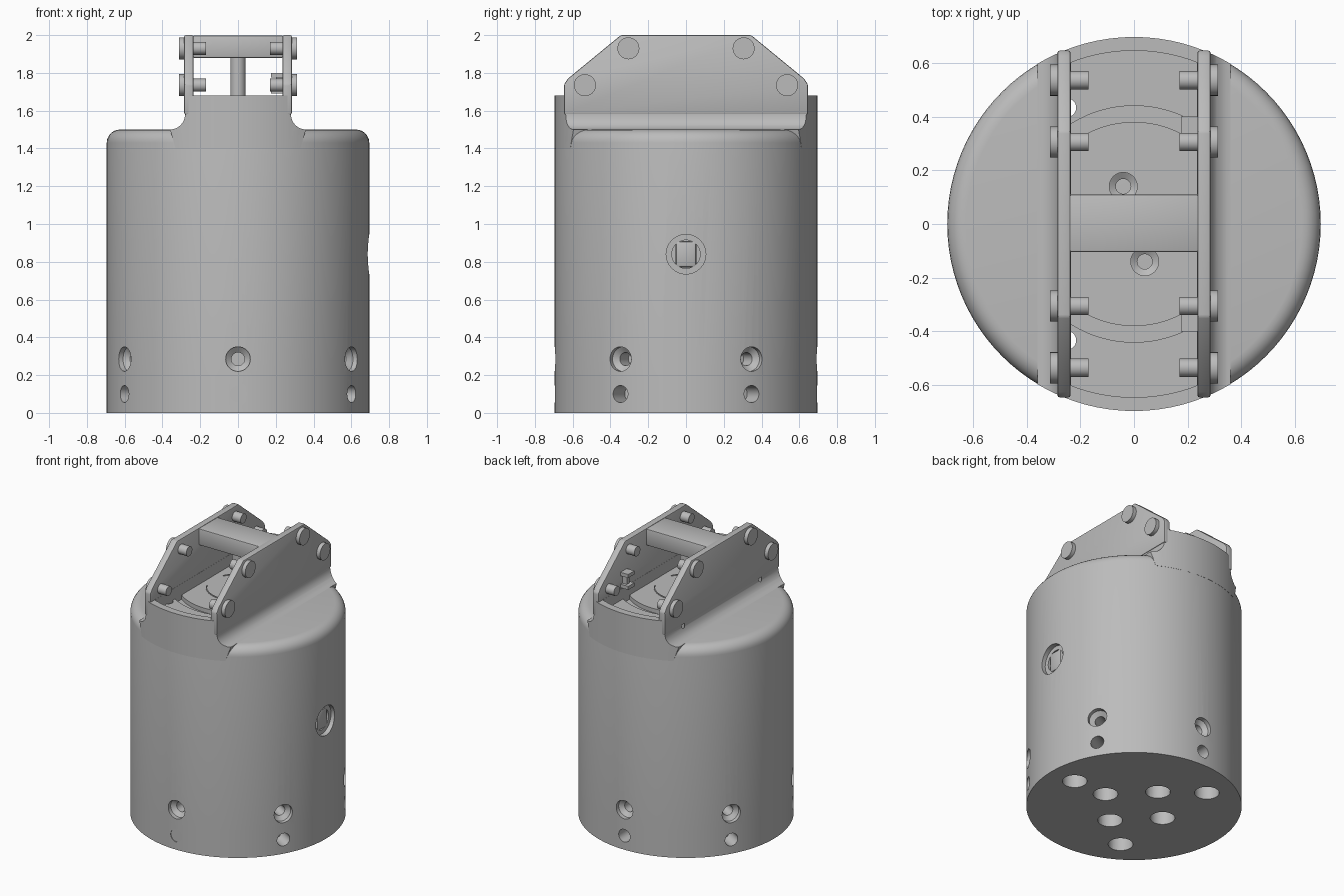
import bpy, bmesh
from math import radians, cos, sin, acos, pi
from mathutils import Matrix, Vector

if "Cube" in bpy.data.objects:
    bpy.data.objects.remove(bpy.data.objects["Cube"])

grey = bpy.data.materials.new("plain grey")
grey.use_nodes = True
COL = (0.5, 0.5, 0.5, 1)
grey.diffuse_color = COL
grey.node_tree.nodes["Principled BSDF"].inputs["Base Color"].default_value = COL

ALONG_X = Matrix(((0, 0, 1), (1, 0, 0), (0, 1, 0))).to_4x4()
UP = Matrix.Identity(4)
R = 0.695          # body radius
FLOOR = 1.6        # floor of the top pocket
INNER = 0.235      # inner face of the side plates


def at(x, y, z):
    return Matrix.Translation((x, y, z))


def finish(name, bm, matrix):
    bmesh.ops.transform(bm, matrix=matrix, verts=bm.verts)
    bmesh.ops.recalc_face_normals(bm, faces=bm.faces)
    mesh = bpy.data.meshes.new(name)
    bm.to_mesh(mesh)
    bm.free()
    mesh.materials.append(grey)
    ob = bpy.data.objects.new(name, mesh)
    bpy.context.collection.objects.link(ob)
    return ob


def lathe(name, profile, matrix=UP, steps=32):
    """Spin (radius, height) points about local z; caps close on the axis."""
    bm = bmesh.new()
    pts = [(0, profile[0][1])] + profile + [(0, profile[-1][1])]
    vs = [bm.verts.new((r, 0, z)) for r, z in pts]
    es = [bm.edges.new(p) for p in zip(vs, vs[1:])]
    bmesh.ops.spin(bm, geom=vs + es, axis=(0, 0, 1), cent=(0, 0, 0),
                   angle=2 * pi, steps=steps, use_merge=True)
    bmesh.ops.remove_doubles(bm, verts=bm.verts, dist=1e-5)
    return finish(name, bm, matrix)


def rod(name, r, z0, z1, matrix=UP, steps=32):
    return lathe(name, [(r, z0), (r, z1)], matrix, steps)


def prism(name, pts, h0, h1, matrix=UP):
    """Extrude a flat outline along local z."""
    bm = bmesh.new()
    face = bm.faces.new([bm.verts.new((x, y, h0)) for x, y in pts])
    out = bmesh.ops.extrude_face_region(bm, geom=[face])
    top = [v for v in out["geom"] if isinstance(v, bmesh.types.BMVert)]
    bmesh.ops.translate(bm, vec=(0, 0, h1 - h0), verts=top)
    return finish(name, bm, matrix)


def box(name, lo, hi):
    return prism(name, [(lo[0], lo[1]), (hi[0], lo[1]), (hi[0], hi[1]), (lo[0], hi[1])],
                 lo[2], hi[2])


def apply_mod(ob, mod):
    bpy.context.view_layer.objects.active = ob
    bpy.ops.object.modifier_apply(modifier=mod.name)


def boolean(ob, tools, operation="DIFFERENCE"):
    for tool in tools:
        mod = ob.modifiers.new("cut", "BOOLEAN")
        mod.operation, mod.solver, mod.object = operation, "EXACT", tool
        apply_mod(ob, mod)


def bevel(ob, width):
    mod = ob.modifiers.new("soft_edges", "BEVEL")
    mod.width, mod.segments, mod.limit_method = width, 2, "ANGLE"
    apply_mod(ob, mod)


def arc(r, limit, flip=1, n=16):
    """Arc about the y axis, clipped at x = +-limit."""
    a = acos(limit / r)
    return [(r * cos(a + (pi - 2 * a) * i / n), flip * r * sin(a + (pi - 2 * a) * i / n))
            for i in range(n + 1)]


# Body: base cap and shell with a rounded shoulder
base = rod("base_cap", R, 0, 0.19, steps=96)
rim = [(R - 0.07 + 0.07 * cos(radians(a)), 1.43 + 0.07 * sin(radians(a)))
       for a in range(0, 91, 15)]
shell = lathe("body_shell", [(R, 0.19)] + rim, steps=96)

# Neck: filleted profile trimmed to the round body
side = [(0.33, 1.4)] + [(0.36 + 0.08 * cos(radians(a)), 1.58 + 0.08 * sin(radians(a)))
                        for a in range(270, 179, -15)] + [(0.28, 1.68)]
neck = prism("neck", side + [(-x, z) for x, z in reversed(side)], -0.8, 0.8,
             Matrix.Rotation(pi / 2, 4, "X"))
trim = rod("trim", R + 0.001, 1.3, 1.8, steps=96)
boolean(neck, [trim], "INTERSECT")
cutters = [trim]

# Open pocket in the neck with curved grooves in its floor
pocket = prism("pocket_cut", arc(0.645, INNER) + arc(0.645, INNER, -1)[::-1], FLOOR, 1.8)
neck_cuts = [pocket]
for s in (1, -1):
    neck_cuts.append(prism("groove_cut", arc(0.44, INNER, s) + arc(0.38, INNER, s)[::-1],
                           FLOOR - 0.03, FLOOR + 0.02))
    neck_cuts.append(lathe("floor_screw_cut", [(0.028, 1.5), (0.028, 1.56), (0.052, 1.575),
                                               (0.052, 1.65)], at(-0.04 * s, 0.14 * s, 0)))

# Holes round the side
shell_cuts, base_cuts = [], []
for k in range(6):
    a = -pi / 2 + k * pi / 3
    turn = Matrix.Rotation(a, 4, "Z") @ Matrix.Rotation(pi / 2, 4, "Y")
    shell_cuts.append(lathe("side_screw_cut", [(0.035, 0.55), (0.035, 0.64), (0.065, 0.665),
                                               (0.065, 0.75)], at(0, 0, 0.285) @ turn))
    depth = 0.69 if k == 0 else 0.57
    base_cuts.append(rod("side_hole_cut", 0.045, depth, 0.75, at(0, 0, 0.1) @ turn))

# Port on one side
shell_cuts.append(lathe("port_cut", [(0.075, 0.58), (0.075, 0.66), (0.105, 0.66), (0.105, 0.75)],
                        at(0, 0, 0.84) @ ALONG_X))

# Holes in the underside; two of the outer ones run right through
for k in range(4):
    a = k * pi / 2
    base_cuts.append(rod("bottom_hole_cut", 0.08, -0.1, 0.12, at(0.24 * cos(a), 0.24 * sin(a), 0)))
for k in range(3):
    a = k * 2 * pi / 3
    spot = at(0.5 * cos(a), 0.5 * sin(a), 0)
    base_cuts.append(rod("bottom_hole_cut", 0.08, -0.1, 0.12, spot))
    if k:
        through = rod("through_cut", 0.035, 0.1, 1.62, spot)
        cutters.append(through)
        for ob in (base, shell, neck):
            boolean(ob, [through])

boolean(base, base_cuts)
boolean(shell, shell_cuts)
boolean(neck, neck_cuts)
for tool in cutters + neck_cuts + shell_cuts + base_cuts:
    bpy.data.objects.remove(tool)

# Socket block in the port
socket = box("port_socket", (0.57, -0.055, 0.77), (0.665, 0.055, 0.91))
bevel(socket, 0.015)

# Handle plates, bolts and crossbar
half = [(0.645, 1.58), (0.645, 1.74), (0.625, 1.77), (0.345, 2.0)]
outline = half + [(-y, z) for y, z in reversed(half)]
for s, label in ((1, "left"), (-1, "right")):
    mirror = Matrix.Scale(s, 4, (1, 0, 0))
    plate = prism(label + "_handle_plate", outline, INNER + 0.001, 0.285, mirror @ ALONG_X)
    bevel(plate, 0.008)
    for y, z in ((0.305, 1.93), (0.535, 1.735), (-0.305, 1.93), (-0.535, 1.735)):
        place = mirror @ at(0, y, z) @ ALONG_X
        rod(label + "_bolt_head", 0.058, 0.28, 0.312, place)
        rod(label + "_bolt_shaft", 0.034, 0.17, 0.28, place, 24)

bar = box("crossbar", (-0.24, -0.105, 1.88), (0.24, 0.11, 1.998))
bevel(bar, 0.008)

# Centre disc and post under the crossbar
for s in (1, -1):
    prism("centre_disc_edge", arc(0.207, 0.18, s) + arc(0.2, 0.18, s)[::-1], FLOOR, FLOOR + 0.005)
rod("centre_post", 0.04, FLOOR - 0.02, 1.885)

# Small C-shaped clips inside one plate
for s in (1, -1):
    y = 0.365 * s
    box("clip_back", (0.2, y - 0.015, 1.69), (0.24, y + 0.015, 1.8))
    for z in (1.69, 1.775):
        box("clip_lug", (0.175, y - 0.035, z), (0.24, y + 0.035, z + 0.025))

# Smooth round surfaces, keep edges sharp
bpy.ops.object.select_all(action="DESELECT")
for ob in bpy.context.collection.objects:
    if ob.type == "MESH" and grey.name in ob.data.materials:
        ob.select_set(True)
        bpy.context.view_layer.objects.active = ob
bpy.ops.object.shade_smooth_by_angle(angle=radians(32))
